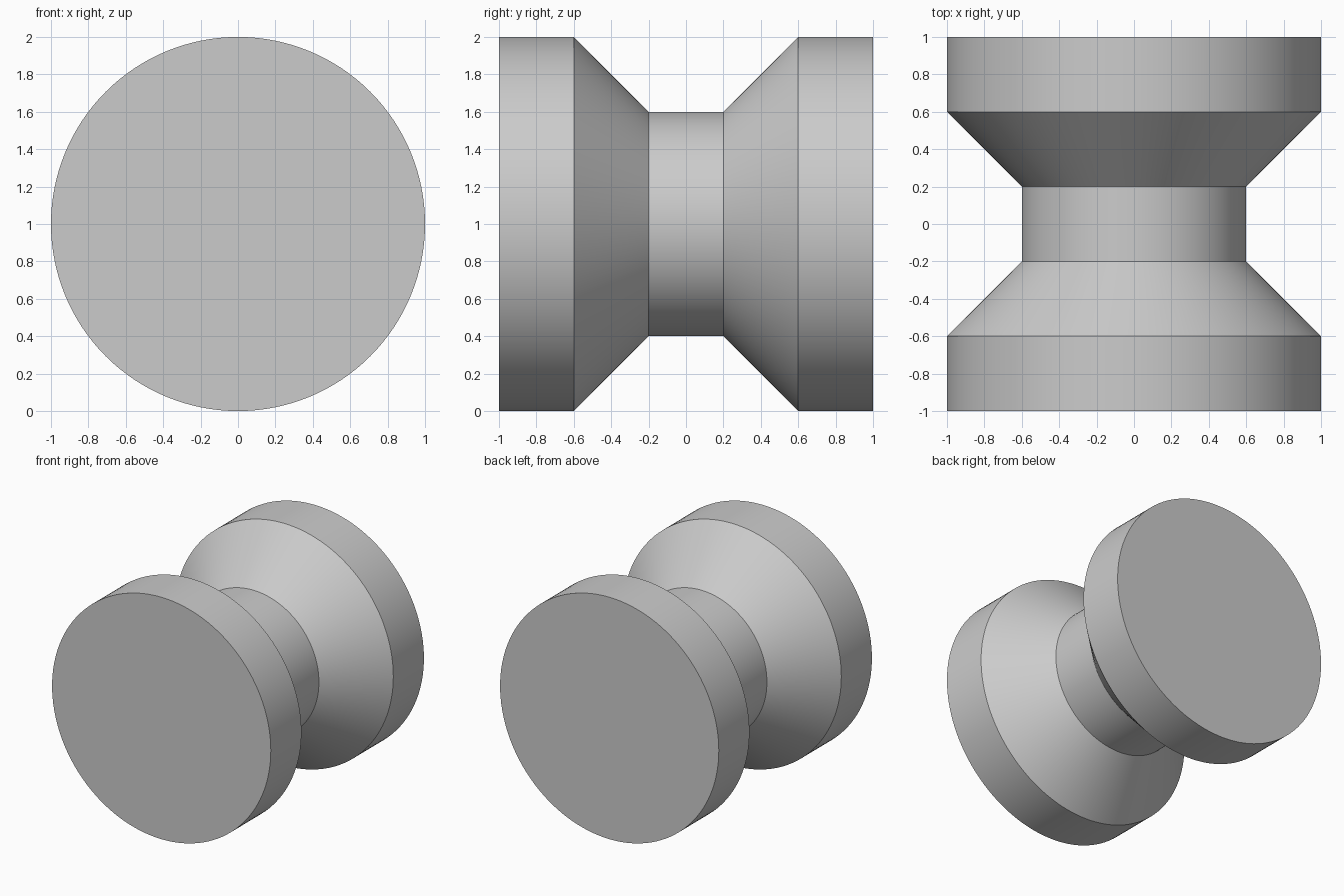
import bpy
import bmesh
from math import cos, sin, tau

SEGMENTS = 128

cube = bpy.data.objects.get("Cube")
if cube:
    bpy.data.objects.remove(cube, do_unlink=True)

# Plain grey finish
grey = bpy.data.materials.new("plain grey")
grey.use_nodes = True
colour = (0.6, 0.6, 0.6, 1.0)
grey.diffuse_color = colour
grey.node_tree.nodes["Principled BSDF"].inputs["Base Color"].default_value = colour

# Half profile (radius, y), mirrored to give both flanges, cones and the waist
half = [(1.0, -1.0), (1.0, -0.6), (0.6, -0.2)]
profile = half + [(r, -y) for r, y in reversed(half)]

# Turn the profile around the y axis
bm = bmesh.new()
rings = []
for radius, y in profile:
    angles = [tau * i / SEGMENTS for i in range(SEGMENTS)]
    rings.append([bm.verts.new((radius * cos(a), y, radius * sin(a))) for a in angles])
for near, far in zip(rings, rings[1:]):
    for i in range(SEGMENTS):
        j = (i + 1) % SEGMENTS
        bm.faces.new((near[i], near[j], far[j], far[i]))

# Flat end caps
bm.faces.new(rings[0])
bm.faces.new(rings[-1])
bmesh.ops.recalc_face_normals(bm, faces=bm.faces)

mesh = bpy.data.meshes.new("spool")
bm.to_mesh(mesh)
bm.free()
mesh.materials.append(grey)

spool = bpy.data.objects.new("spool", mesh)
spool.location.z = 1.0
bpy.context.collection.objects.link(spool)

# Smooth round walls with crisp rims
bpy.ops.object.select_all(action="DESELECT")
spool.select_set(True)
bpy.context.view_layer.objects.active = spool
bpy.ops.object.shade_smooth_by_angle(angle=tau / 12)
